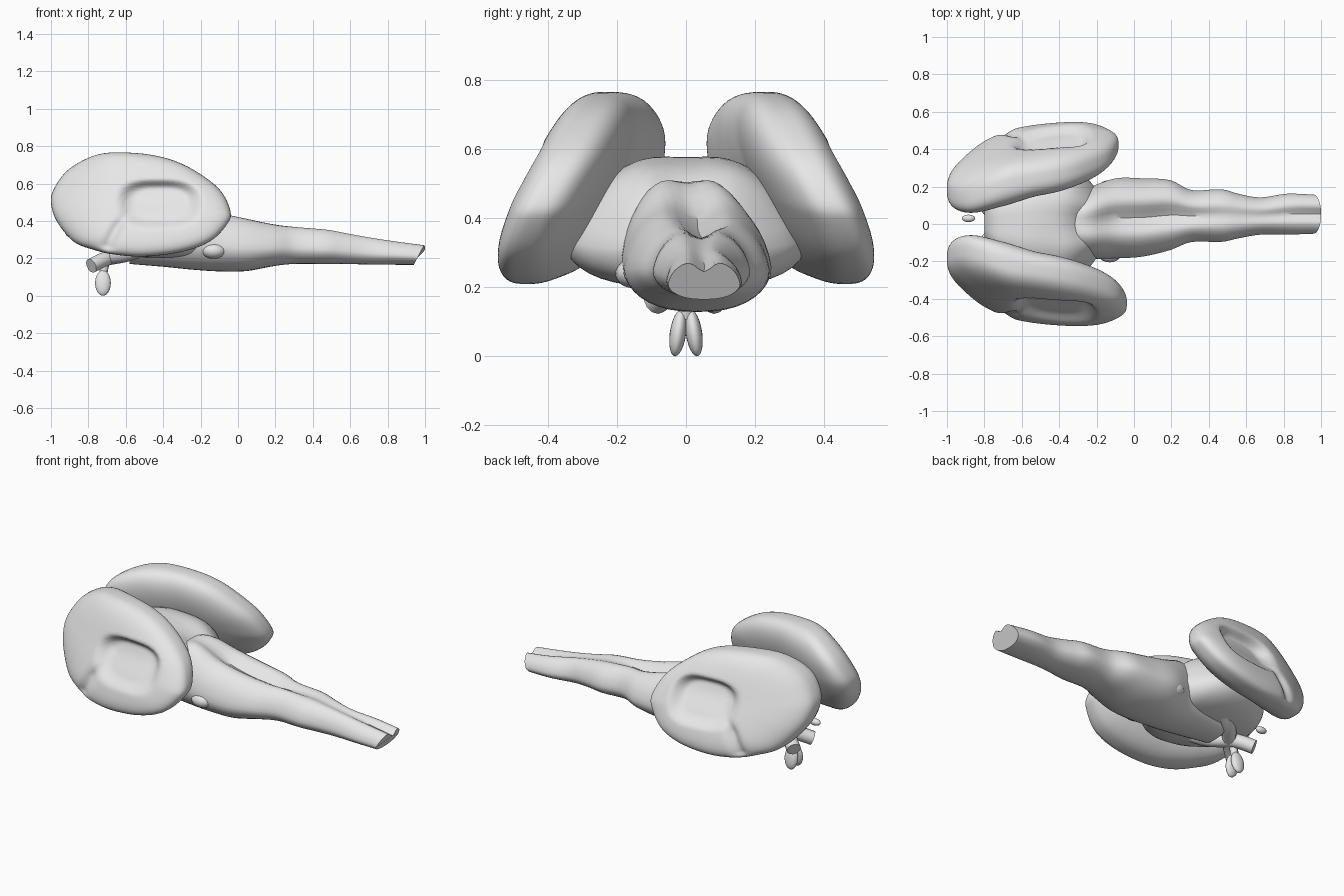
import bpy, bmesh, math
from mathutils import Vector

if "Cube" in bpy.data.objects:
    bpy.data.objects.remove(bpy.data.objects["Cube"])

grey = bpy.data.materials.new("pale_grey")
grey.diffuse_color = (0.8, 0.8, 0.8, 1)
grey.use_nodes = True
grey.node_tree.nodes["Principled BSDF"].inputs["Base Color"].default_value = grey.diffuse_color


def finish(bm, name, angle=40):
    bmesh.ops.recalc_face_normals(bm, faces=bm.faces)
    me = bpy.data.meshes.new(name)
    bm.to_mesh(me)
    bm.free()
    ob = bpy.data.objects.new(name, me)
    bpy.context.collection.objects.link(ob)
    me.materials.append(grey)
    bpy.ops.object.select_all(action='DESELECT')
    ob.select_set(True)
    bpy.context.view_layer.objects.active = ob
    bpy.ops.object.shade_smooth_by_angle(angle=math.radians(angle))
    return ob


def spline(pts, n, closed=False):
    """Catmull-Rom through tuples, n samples per span."""
    out, m = [], len(pts)
    for i in range(m if closed else m - 1):
        idx = [i - 1, i, i + 1, i + 2]
        idx = [k % m if closed else min(max(k, 0), m - 1) for k in idx]
        a, b, c, d = (pts[k] for k in idx)
        for j in range(n):
            t = j / n
            out.append(tuple(0.5 * (2 * q + (r - p) * t + (2 * p - 5 * q + 4 * r - s) * t * t
                                    + (3 * q - p - 3 * r + s) * t ** 3)
                             for p, q, r, s in zip(a, b, c, d)))
    if not closed:
        out.append(pts[-1])
    return out


def skin(rings, name, angle=40):
    bm = bmesh.new()
    vs = [[bm.verts.new(p) for p in r] for r in rings]
    n = len(rings[0])
    for a, b in zip(vs, vs[1:]):
        for i in range(n):
            bm.faces.new((a[i], a[(i + 1) % n], b[(i + 1) % n], b[i]))
    bm.faces.new(vs[0])
    bm.faces.new(vs[-1])
    return finish(bm, name, angle)


def loft(stations, name, shear=0.0, power=0.85, taper=0.2, seg=40):
    """Stations: x, y min, y max, z min, z max, depth of the groove on top."""
    rings = []
    for x, y0, y1, z0, z1, g in spline(stations, 4):
        ring = []
        for i in range(seg):
            a = 2 * math.pi * i / seg
            c, s = math.cos(a), math.sin(a)
            v = math.copysign(abs(s) ** power, s)
            u = math.copysign(abs(c) ** power, c) * (1 - taper * (v + 0.3 if v > -0.3 else 0))
            y = (y0 + y1) / 2 + u * (y1 - y0) / 2
            z = (z0 + z1) / 2 + v * (z1 - z0) / 2
            if s > 0:
                z -= g * math.exp(-(u / 0.28) ** 2)
            ring.append((x + shear * max(0, x) * (v - 1), y, z))
        rings.append(ring)
    return skin(rings, name)


def egg(name, loc, rad, tilt=0.0):
    bm = bmesh.new()
    bmesh.ops.create_uvsphere(bm, u_segments=20, v_segments=12, radius=1)
    for v in bm.verts:
        x, y, z = v.co.x * rad[0], v.co.y * rad[1], v.co.z * rad[2]
        v.co = Vector((x, y + tilt * z, z)) + Vector(loc)
    return finish(bm, name)


def tube(name, pts, r, seg=12):
    path = [Vector(p) for p in spline(pts, 5)]
    rings = []
    for i, p in enumerate(path):
        d = path[min(i + 1, len(path) - 1)] - path[max(i - 1, 0)]
        q = d.to_track_quat('Z', 'Y')
        rings.append([p + q @ Vector((r * math.cos(2 * math.pi * k / seg),
                                      r * math.sin(2 * math.pi * k / seg), 0)) for k in range(seg)])
    return skin(rings, name)


# Side lobes: leaning thick discs with a hollow on the outer face
OUTLINE = [(-.04, .45), (-.10, .57), (-.25, .68), (-.40, .74), (-.58, .765), (-.75, .755),
           (-.90, .68), (-.98, .58), (-1.0, .50), (-.97, .40), (-.88, .29), (-.77, .245),
           (-.66, .22), (-.50, .21), (-.30, .235), (-.15, .29), (-.06, .38)]


def step(t):
    t = min(max(t, 0), 1)
    return t * t * (3 - 2 * t)


def carve(x, z):
    """Depth removed from the outer face."""
    q = (abs((x + .42) / .215) ** 3 + abs((z - .49) / .125) ** 3) ** (1 / 3)
    d = .065 * step((1.1 - q) / .45) * (.5 + .5 * step((z - .38) / .16))
    if .2 < z < .46:                       # crease between head and tail
        line = x + .72 - (z - .22) * .5
        d += .025 * math.exp(-(line / .035) ** 2) * step((z - .2) / .05) * step((.46 - z) / .1)
    return d


def lobe(side, name):
    edge = spline(OUTLINE, 5, True)
    cx, cz, rows = -.50, .49, 30
    rings = []
    for k in range(-rows, rows + 1):
        t = k / rows
        face = 1 if t < 0 else -1
        r = max(math.cos(t * math.pi / 2), 0.01) ** 0.8
        half = max(0, 1 - r ** 2.8) ** (1 / 2.8)
        ring = []
        for ex, ez in edge:
            x, z = cx + (ex - cx) * r, cz + (ez - cz) * r
            dz = z - .49
            y = .335 + .13 * (x + .52) - .46 * dz + .5 * max(0, dz) ** 2
            front = step((-.62 - x) / .36)           # nose end swings inward
            y -= .08 * front
            if face > 0:
                h = half * (.122 + .04 * front) - carve(x, z) * step((1 - r) / .15)
            else:
                h = half * (.135 + .03 * step((-.5 - x) / .2))
            xs = x - (.045 * step((x + .5) / .45) if side > 0 else 0)   # one lobe is shorter
            ring.append((xs, side * (y + face * h), z))
        rings.append(ring)
    return skin(rings, name, 60)


for s, tag in ((-1, "front"), (1, "back")):
    lobe(s, tag + "_side_lobe")
    egg(tag + "_stem_bump", (-.13, s * .17 + .015, .24), (.065, .05, .042))
    egg(tag + "_gland_half", (-.722, s * .023, .068), (.042, .024, .068), -s * .13)
    tube(tag + "_crossing_nerve", [(-.785, s * .09, .16), (-.70, s * .02, .20),
                                   (-.60, -s * .09, .22), (-.48, -s * .17, .26)], .04)

# Central bridge joining the lobes
loft([(-.80, -.11, .11, .27, .46, 0), (-.75, -.22, .22, .24, .54, .01),
      (-.60, -.33, .33, .21, .585, .01), (-.45, -.36, .36, .20, .58, .015),
      (-.34, -.33, .33, .20, .56, .04), (-.25, -.25, .25, .21, .50, .07),
      (-.19, -.17, .17, .25, .42, .06)],
     "central_bridge", power=.7, taper=.3)

# Stem with a groove along the top, tapering to the cord
loft([(-.58, -.13, .13, .17, .40, 0), (-.40, -.17, .17, .155, .48, 0),
      (-.25, -.19, .20, .14, .53, .03), (-.10, -.19, .25, .13, .47, .06),
      (.05, -.18, .25, .132, .435, .07), (.20, -.145, .24, .158, .40, .06),
      (.32, -.10, .185, .17, .382, .04), (.48, -.10, .19, .17, .365, .025),
      (.58, -.08, .165, .17, .345, .02), (.70, -.06, .145, .168, .322, .02),
      (.85, -.06, .165, .166, .30, .03), (1.0, -.055, .16, .165, .28, .035)],
     "stem_and_cord", shear=.03)

# Gland stalk and the small loose piece at the nose
tube("gland_stalk", [(-.69, 0, .23), (-.71, 0, .17), (-.722, 0, .11)], .022)
egg("nose_nodule", (-.885, .03, .33), (.035, .02, .02))
